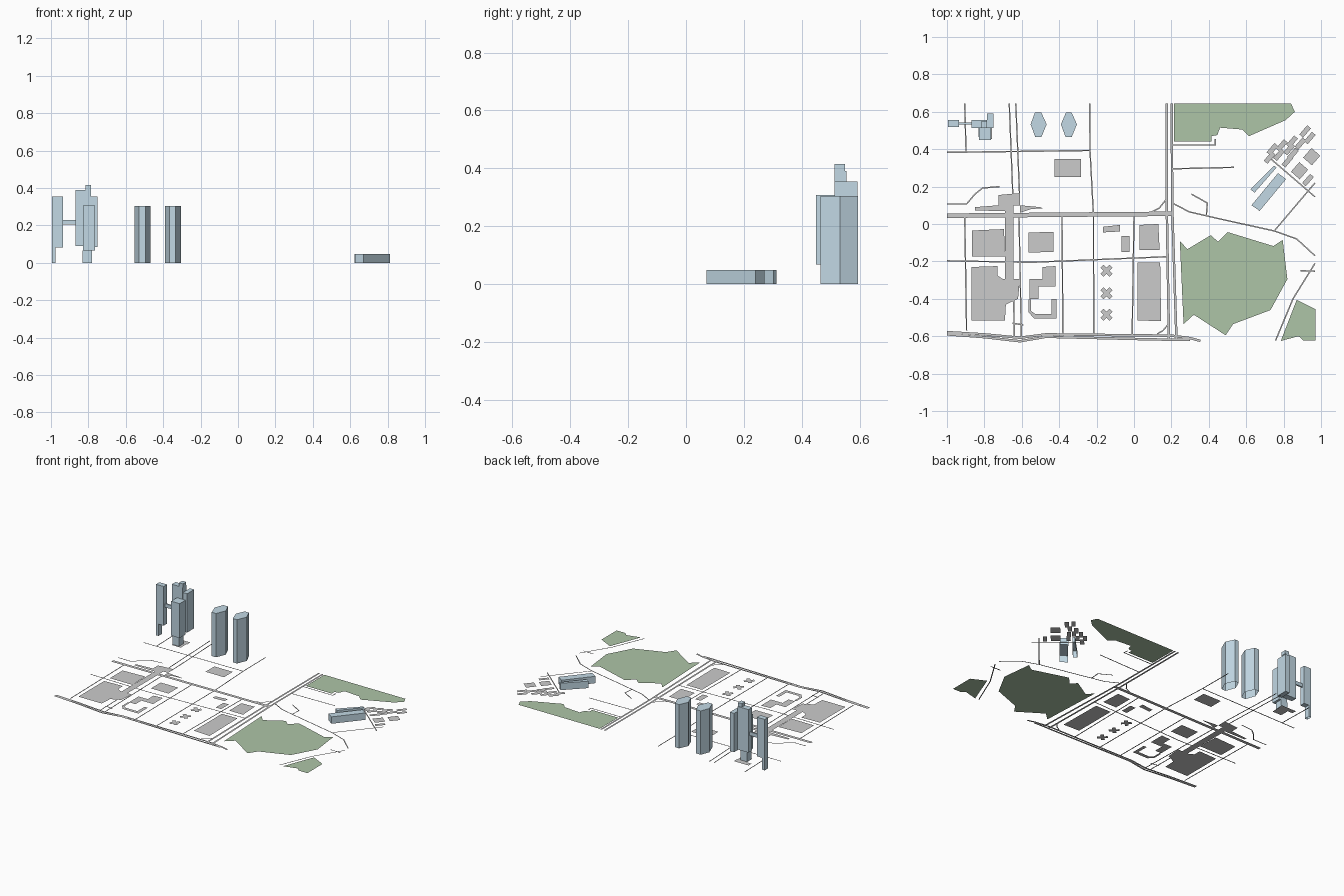
import bpy, bmesh, math
from mathutils import Vector


def material(name, col):
    m = bpy.data.materials.new(name)
    m.diffuse_color = (*col, 1)
    return m


GREEN = material("park_green", (0.42, 0.56, 0.39))
BLUE = material("tower_blue", (0.54, 0.69, 0.78))


def finish(bm, name, mat=None):
    me = bpy.data.meshes.new(name)
    bm.to_mesh(me)
    bm.free()
    ob = bpy.data.objects.new(name, me)
    bpy.context.collection.objects.link(ob)
    if mat:
        me.materials.append(mat)


def add_poly(bm, pts, z=0.0):
    f = bm.faces.new([bm.verts.new((x, y, z)) for x, y in pts])
    f.normal_update()
    if f.normal.z < 0:
        f.normal_flip()
    return f


def flat(name, polys, mat=None):
    bm = bmesh.new()
    for p in polys:
        add_poly(bm, p)
    finish(bm, name, mat)


def rect(x0, x1, y0, y1):
    return [(x0, y0), (x1, y0), (x1, y1), (x0, y1)]


def turned(cx, cy, w, l, deg):
    a = math.radians(deg)
    c, s = math.cos(a), math.sin(a)
    return [(cx + c * x - s * y, cy + s * x + c * y)
            for x, y in rect(-l / 2, l / 2, -w / 2, w / 2)]


def prism(name, pts, z0, z1):
    """Extruded footprint; open underneath where it meets the ground."""
    bm = bmesh.new()
    base = add_poly(bm, pts, z0)
    top = add_poly(bm, pts, z1)
    n = len(pts)
    bot_v, top_v = list(base.verts), list(top.verts)
    for i in range(n):
        j = (i + 1) % n
        bm.faces.new((bot_v[i], bot_v[j], top_v[j], top_v[i]))
    if z0 == 0:
        bmesh.ops.delete(bm, geom=[base], context='FACES_ONLY')
    bmesh.ops.recalc_face_normals(bm, faces=bm.faces[:])
    finish(bm, name, BLUE)


def roads(name, paths, width):
    """Flat mitred ribbons along each path."""
    bm = bmesh.new()
    for path in paths:
        p = [Vector(q) for q in path]
        d = [(b - a).normalized() for a, b in zip(p, p[1:])]
        rows = []
        for i, q in enumerate(p):
            a, b = d[max(i - 1, 0)], d[min(i, len(d) - 1)]
            t = (a + b).normalized()
            off = Vector((-t.y, t.x)) * width / 2 / max(t.dot(a), 0.5)
            rows.append([bm.verts.new((*(q + off), 0)), bm.verts.new((*(q - off), 0))])
        for r, s in zip(rows, rows[1:]):
            bm.faces.new((r[0], r[1], s[1], s[0]))
    finish(bm, name)


# parks
flat("north_park", [[(.215, .643), (.84, .643), (.86, .6), (.81, .555), (.615, .47), (.58, .505),
                     (.46, .515), (.445, .475), (.415, .47), (.415, .44), (.215, .44)]], GREEN)
flat("main_park", [[(.245, -.09), (.285, -.135), (.41, -.06), (.45, -.095), (.5, -.043), (.745, -.118),
                    (.795, -.085), (.82, -.295), (.73, -.46), (.53, -.535), (.49, -.595),
                    (.32, -.485), (.265, -.535)]], GREEN)
flat("corner_park", [[(.87, -.405), (.97, -.455), (.97, -.622), (.905, -.622),
                      (.88, -.6), (.785, -.625)]], GREEN)

# flat building footprints
flat("block_footprints", [
    rect(-.425, -.283, .25, .347),
    [(-.865, -.035), (-.695, -.027), (-.69, -.175), (-.865, -.175)],
    [(-.87, -.23), (-.73, -.225), (-.73, -.275), (-.7, -.295), (-.61, -.295), (-.62, -.4),
     (-.685, -.43), (-.69, -.515), (-.87, -.515)],
    [(-.565, -.045), (-.43, -.043), (-.43, -.15), (-.565, -.152)],
    [(-.49, -.23), (-.42, -.225), (-.42, -.335), (-.51, -.335), (-.51, -.4),
     (-.56, -.4), (-.56, -.295), (-.49, -.295)],
    [(-.44, -.4), (-.415, -.4), (-.415, -.505), (-.535, -.505), (-.565, -.47), (-.565, -.405),
     (-.55, -.405), (-.55, -.465), (-.53, -.48), (-.44, -.48)],
    [(-.165, -.015), (-.075, -.005), (-.075, -.04), (-.165, -.045)],
    rect(-.067, -.025, -.15, -.065),
    [(.03, -.005), (.13, 0), (.137, -.14), (.03, -.14)],
    [(.02, -.205), (.14, -.205), (.145, -.52), (.02, -.515)]])
flat("station_hall", [
    [(-.725, .155), (-.61, .165), (-.61, .1), (-.645, .1), (-.645, -.3), (-.69, -.3),
     (-.69, .07), (-.725, .07)],
    [(-.85, .09), (-.725, .1), (-.725, .07), (-.85, .072)],
    [(-.61, .1), (-.5, .09), (-.49, .084), (-.55, .08), (-.61, .06)]])

# cross-shaped apartment footprints
w, r = .012, .022
plus = [(r, -w), (r + w, -w), (r + w, w), (w, w), (w, r + w), (-w, r + w),
        (-w, w), (-r - w, w), (-r - w, -w), (-w, -w), (-w, -r - w), (w, -r - w), (w, -w)][1:]
k = math.sqrt(.5)
flat("cross_apartments", [[(-.147 + k * (x - y), cy + k * (x + y)) for x, y in plus]
                          for cy in (-.25, -.37, -.485)])

# house rows in the north-east
small = [(.74, .4), (.845, .44), (.915, .495), (.79, .42), (.89, .43), (.94, .46), (.775, .37),
         (.82, .335), (.85, .375), (.83, .4), (.725, .355), (.93, .235)]
flat("house_rows", [turned(x, y, .026, .065, 49) for x, y in small]
     + [turned(x, y, .062, .068, 49) for x, y in [(.95, .36), (.885, .285)]])

# street network
roads("streets", [
    [(-.905, .645), (-.898, .385)], [(-1, .383), (-.235, .393)],
    [(-.667, .645), (-.648, .16)], [(-.632, .645), (-.612, .16)],
    [(-.615, .05), (-.602, -.615)], [(-.645, -.3), (-.64, -.6)],
    [(-.237, .645), (-.235, .39), (-.217, .05), (-.215, -.6)],
    [(-.905, .04), (-.895, -.57)], [(-.385, .04), (-.38, -.595)], [(-.01 + .01, .05), (-.01, -.6)],
    [(-1, -.197), (-.55, -.205), (.175, -.175)],
    [(.205, .422), (.435, .422), (.435, .455)], [(.205, .295), (.535, .303)],
    [(.2, .115), (.295, .065), (.455, .028), (.75, -.037), (.87, -.08), (.968, -.17)],
    [(.307, .16), (.392, .112), (.387, .048)],
    [(.75, -.037), (.968, .22)], [(.72, .358), (.968, .145)],
    [(.968, -.21), (.85, -.4), (.757, -.623)], [(.89, -.25), (.968, -.252)],
    [(-1, .107), (-.895, .107), (-.85, .16), (-.81, .192), (-.72, .2)],
    [(.08, .058), (.135, .085), (.175, .135)], [(.125, -.587), (.155, -.57), (.18, -.54)],
    [(-.65, -.53), (-.59, -.54)]], .007)
roads("main_roads", [
    [(-1, .039), (.2, .049)], [(-1, .05), (.2, .06)],
    [(.175, .645), (.175, .1), (.187, -.62)], [(.202, .645), (.204, .1), (.227, -.62)],
    [(-1, -.578), (-.8, -.59), (-.61, -.608), (-.47, -.59), (.2, -.597), (.3, -.61), (.355, -.625)],
    [(-1, -.59), (-.8, -.605), (-.61, -.627), (-.47, -.603), (.1, -.617), (.3, -.62)]], .013)

# twin hexagonal towers
for i, cx in enumerate((-.51, -.348)):
    s = -1 if i == 0 else 1
    hexa = [(-.043, .533), (-.018 + .002 * s, .595), (.015, .595), (.043, .533), (.015, .465), (-.018, .465)]
    prism(f"hex_tower_{i + 1}", [(cx + x, y) for x, y in hexa], 0, .305)

# linked tower cluster raised on narrow legs
cluster = [("west_tower", -.995, -.936, .518, .555, .082, .355),
           ("west_tower_leg", -.995, -.975, .518, .555, 0, .082),
           ("sky_bridge", -.936, -.87, .532, .542, .205, .23),
           ("middle_tower", -.87, -.787, .514, .555, .09, .39),
           ("middle_tower_core", -.815, -.785, .514, .55, .39, .415),
           ("east_tower", -.785, -.752, .514, .592, .085, .355),
           ("south_tower", -.83, -.765, .45, .514, .067, .307),
           ("south_tower_leg", -.832, -.78, .465, .514, 0, .067)]
for name, x0, x1, y0, y1, z0, z1 in cluster:
    prism(name, rect(x0, x1, y0, y1), z0, z1)
flat("cluster_plaza", [rect(-.83, -.76, .455, .52), rect(-.87, -.755, .52, .553)])

# low slab buildings
prism("thin_slab", [(.622, .185), (.645, .168), (.762, .302), (.748, .312)], 0, .048)
prism("wide_slab", [(.628, .1), (.672, .07), (.813, .24), (.77, .272)], 0, .048)
